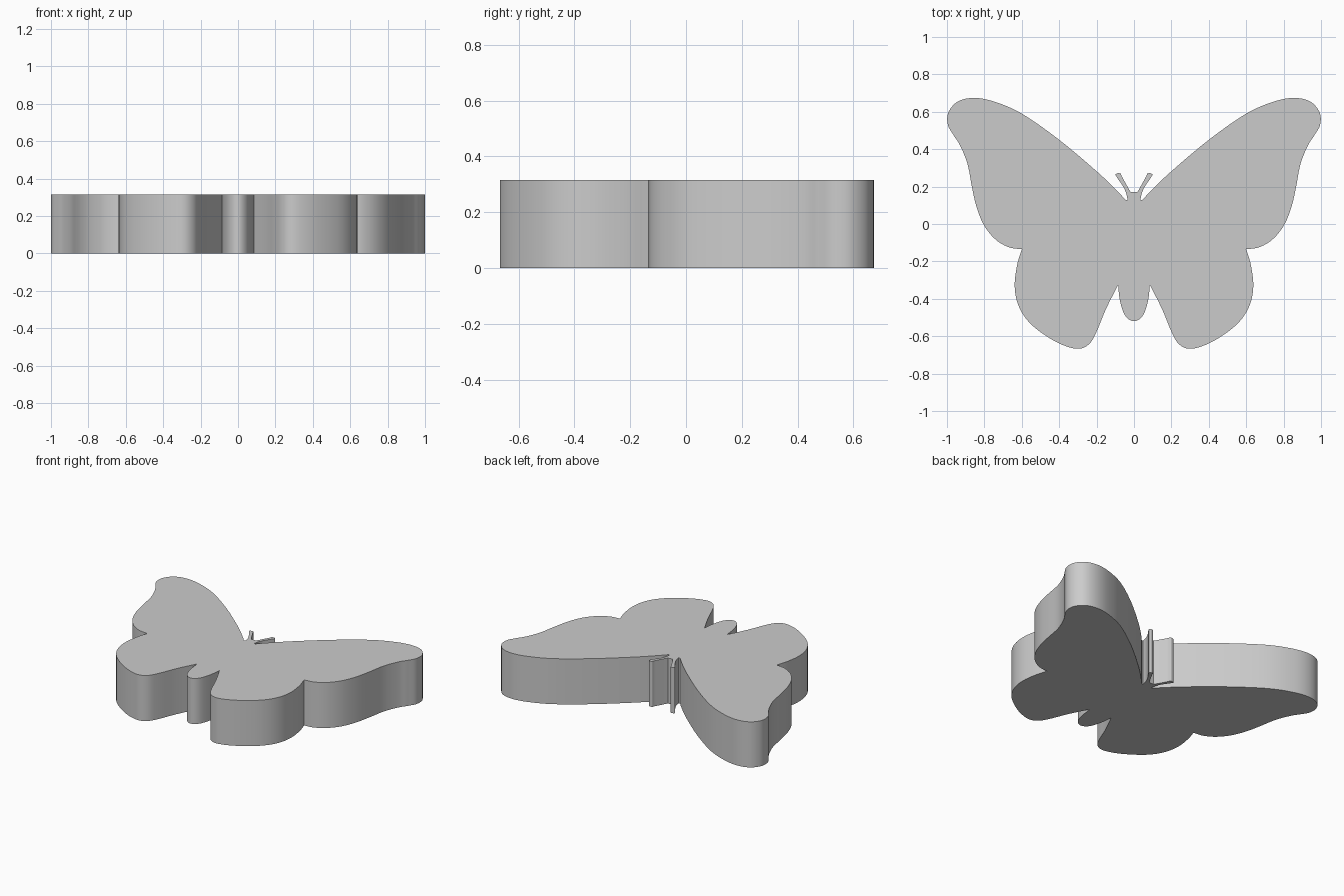
import bpy
import bmesh
from mathutils import Vector

THICKNESS = 0.315

cube = bpy.data.objects.get("Cube")
if cube:
    bpy.data.objects.remove(cube, do_unlink=True)


def smooth_run(points, steps=6):
    """Catmull-Rom curve through the points, with sharp ends."""
    p = [Vector(q) for q in points]
    p = [2 * p[0] - p[1]] + p + [2 * p[-1] - p[-2]]
    out = []
    for a, b, c, d in zip(p, p[1:], p[2:], p[3:]):
        for i in range(steps):
            t = i / steps
            out.append(0.5 * (2 * b + (c - a) * t
                              + (2 * a - 5 * b + 4 * c - d) * t ** 2
                              + (3 * b - a - 3 * c + d) * t ** 3))
    return out  # the last point starts the next run


def mirrored(points):
    return [Vector((-v.x, v.y)) for v in reversed(points)]


# Antenna: inner edge, rounded tip, outer edge
antenna_inner = [(0.018, 0.17), (0.035, 0.2), (0.067, 0.258)]
antenna_tip = [(0.067, 0.258), (0.072, 0.27), (0.09, 0.271), (0.1, 0.264)]
antenna_outer = [(0.1, 0.264), (0.085, 0.24), (0.058, 0.2), (0.042, 0.165), (0.034, 0.13)]
# Upper wing, from the head to the notch at the side
upper_wing = [(0.043, 0.127), (0.1, 0.187), (0.2, 0.282), (0.4, 0.45), (0.6, 0.59),
              (0.75, 0.655), (0.86, 0.674), (0.945, 0.653), (0.993, 0.595),
              (0.995, 0.53), (0.965, 0.475), (0.93, 0.42), (0.89, 0.32),
              (0.865, 0.19), (0.84, 0.085), (0.8, -0.01), (0.74, -0.083),
              (0.67, -0.124), (0.6, -0.135)]
# Lower wing, from the notch to the tail
lower_wing = [(0.6, -0.135), (0.625, -0.22), (0.638, -0.33), (0.62, -0.43),
              (0.57, -0.515), (0.49, -0.585), (0.39, -0.643), (0.3, -0.667),
              (0.24, -0.642), (0.2, -0.575), (0.15, -0.455), (0.085, -0.325)]
# Rounded tail of the body
tail_half = [(0.085, -0.325), (0.075, -0.41), (0.047, -0.49)]
tail = tail_half + [(0, -0.52)] + [(-x, y) for x, y in reversed(tail_half)]

right_half = []
for run in (antenna_inner, antenna_tip, antenna_outer):
    right_half += smooth_run(run, 4)
right_half.append(Vector(antenna_outer[-1]))
for run in (upper_wing, lower_wing):
    right_half += smooth_run(run)
outline = right_half + smooth_run(tail) + [Vector((-0.085, -0.325))] + mirrored(right_half)

# Solid butterfly, extruded from the outline
bm = bmesh.new()
base = bm.faces.new([bm.verts.new((v.x, v.y, 0)) for v in outline])
grown = bmesh.ops.extrude_face_region(bm, geom=[base], use_keep_orig=True)
top = [g for g in grown["geom"] if isinstance(g, bmesh.types.BMVert)]
bmesh.ops.translate(bm, verts=top, vec=(0, 0, THICKNESS))
bmesh.ops.recalc_face_normals(bm, faces=bm.faces)
mesh = bpy.data.meshes.new("butterfly")
bm.to_mesh(mesh)
bm.free()
butterfly = bpy.data.objects.new("butterfly", mesh)
bpy.context.collection.objects.link(butterfly)

# Plain grey material
grey = bpy.data.materials.new("light grey")
grey.use_nodes = True
colour = (0.6, 0.6, 0.6, 1)
grey.diffuse_color = colour
for node in grey.node_tree.nodes:
    if node.type == "BSDF_PRINCIPLED":
        node.inputs["Base Color"].default_value = colour
mesh.materials.append(grey)

bpy.ops.object.select_all(action="DESELECT")
butterfly.select_set(True)
bpy.context.view_layer.objects.active = butterfly
bpy.ops.object.shade_smooth_by_angle(angle=0.6)
